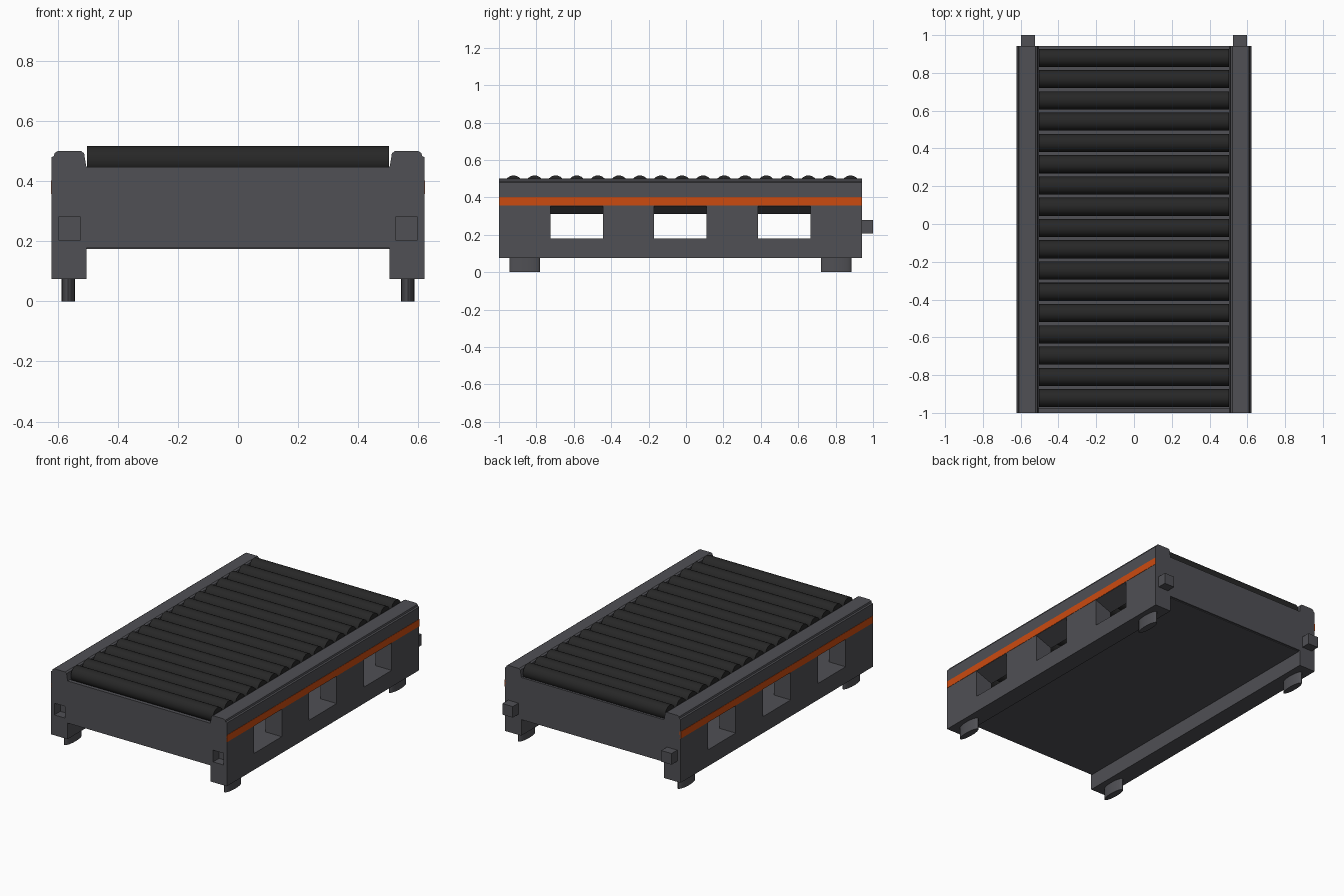
import bpy, math

if "Cube" in bpy.data.objects:
    bpy.data.objects.remove(bpy.data.objects["Cube"])

Y0, Y1 = -1.0, 0.942  # front and back of the frame


def material(name, rgb):
    m = bpy.data.materials.new(name)
    m.diffuse_color = (*rgb, 1)
    m.use_nodes = True
    m.node_tree.nodes["Principled BSDF"].inputs["Base Color"].default_value = m.diffuse_color
    return m


GREY = material("frame_grey", (0.08, 0.08, 0.09))
DARK = material("roller_dark", (0.02, 0.02, 0.02))
ORANGE = material("stripe_orange", (0.6, 0.07, 0.005))


def prism(name, pts, axis, a, b, mat=GREY):
    """Extrude a convex or concave profile along x, y or z from a to b."""
    def place(p, t):
        return {"x": (t, *p), "y": (p[0], t, p[1]), "z": (*p, t)}[axis]
    n = len(pts)
    verts = [place(p, a) for p in pts] + [place(p, b) for p in pts]
    faces = [tuple(range(n)), tuple(range(2 * n - 1, n - 1, -1))]
    faces += [(i, i + n, (i + 1) % n + n, (i + 1) % n) for i in range(n)]
    me = bpy.data.meshes.new(name)
    me.from_pydata(verts, [], faces)
    ob = bpy.data.objects.new(name, me)
    bpy.context.collection.objects.link(ob)
    # consistent outward normals
    bpy.ops.object.select_all(action="DESELECT")
    bpy.context.view_layer.objects.active = ob
    ob.select_set(True)
    bpy.ops.object.mode_set(mode="EDIT")
    bpy.ops.mesh.select_all(action="SELECT")
    bpy.ops.mesh.normals_make_consistent(inside=False)
    bpy.ops.object.mode_set(mode="OBJECT")
    me.materials.append(mat)
    return ob


def box(name, x, y, z, mat=GREY):
    pts = [(x[0], y[0]), (x[1], y[0]), (x[1], y[1]), (x[0], y[1])]
    return prism(name, pts, "z", *z, mat)


def mirror(ob):
    ob.modifiers.new("mirror", "MIRROR").use_axis = (True, False, False)


def cut(ob, cutter):
    cutter.hide_render = True
    cutter.hide_viewport = True
    m = ob.modifiers.new("cut", "BOOLEAN")
    m.operation, m.solver, m.object = "DIFFERENCE", "EXACT", cutter


# side rail with a softened, slightly narrower top
rail = prism("side_rail", [
    (0.505, 0.075), (0.621, 0.075), (0.621, 0.479), (0.613, 0.484), (0.610, 0.494),
    (0.600, 0.50), (0.522, 0.50), (0.512, 0.493), (0.510, 0.478), (0.505, 0.45)],
    "y", Y0, Y1)

# windows through the rail, ceiling sloping down toward the inside
for c in (-0.585, -0.03, 0.525):
    cut(rail, prism("window_cutter", [(0.45, 0.18), (0.68, 0.18), (0.68, 0.355),
                                      (0.621, 0.355), (0.505, 0.31), (0.45, 0.31)],
                    "y", c - 0.14, c + 0.14))
# socket in the front end that takes the next unit's peg
cut(rail, box("socket_cutter", (0.524, 0.598), (-1.1, -0.94), (0.205, 0.28)))
mirror(rail)

# connecting pegs at the back
mirror(box("connector_peg", (0.525, 0.598), (Y1 - 0.01, 1.0), (0.207, 0.278)))

# coloured stripes
mirror(box("side_stripe", (0.615, 0.623), (Y0, Y1), (0.357, 0.402), ORANGE))

# end panels and floor tray between the rails
box("front_panel", (-0.507, 0.507), (Y0, Y0 + 0.025), (0.178, 0.447))
box("back_panel", (-0.507, 0.507), (Y1 - 0.015, Y1), (0.178, 0.447))
box("floor_tray", (-0.507, 0.507), (Y0 + 0.01, Y1 - 0.01), (0.174, 0.18))

# oval feet
for name, yc in (("front_foot", -0.862), ("back_foot", 0.803)):
    oval = [(0.565 + 0.022 * math.cos(math.tau * i / 24),
             yc + 0.082 * math.sin(math.tau * i / 24)) for i in range(24)]
    foot = prism(name, oval, "z", 0.0, 0.08)
    bpy.ops.object.shade_smooth_by_angle(angle=math.radians(40))
    mirror(foot)

# seventeen rollers
for i in range(17):
    bpy.ops.mesh.primitive_cylinder_add(
        vertices=24, radius=0.048, depth=1.005,
        location=(0, -0.922 + 0.1126 * i, 0.469), rotation=(0, math.pi / 2, 0))
    roller = bpy.context.object
    roller.name = f"roller_{i + 1}"
    roller.data.materials.append(DARK)
    bpy.ops.object.shade_smooth_by_angle(angle=math.radians(40))
